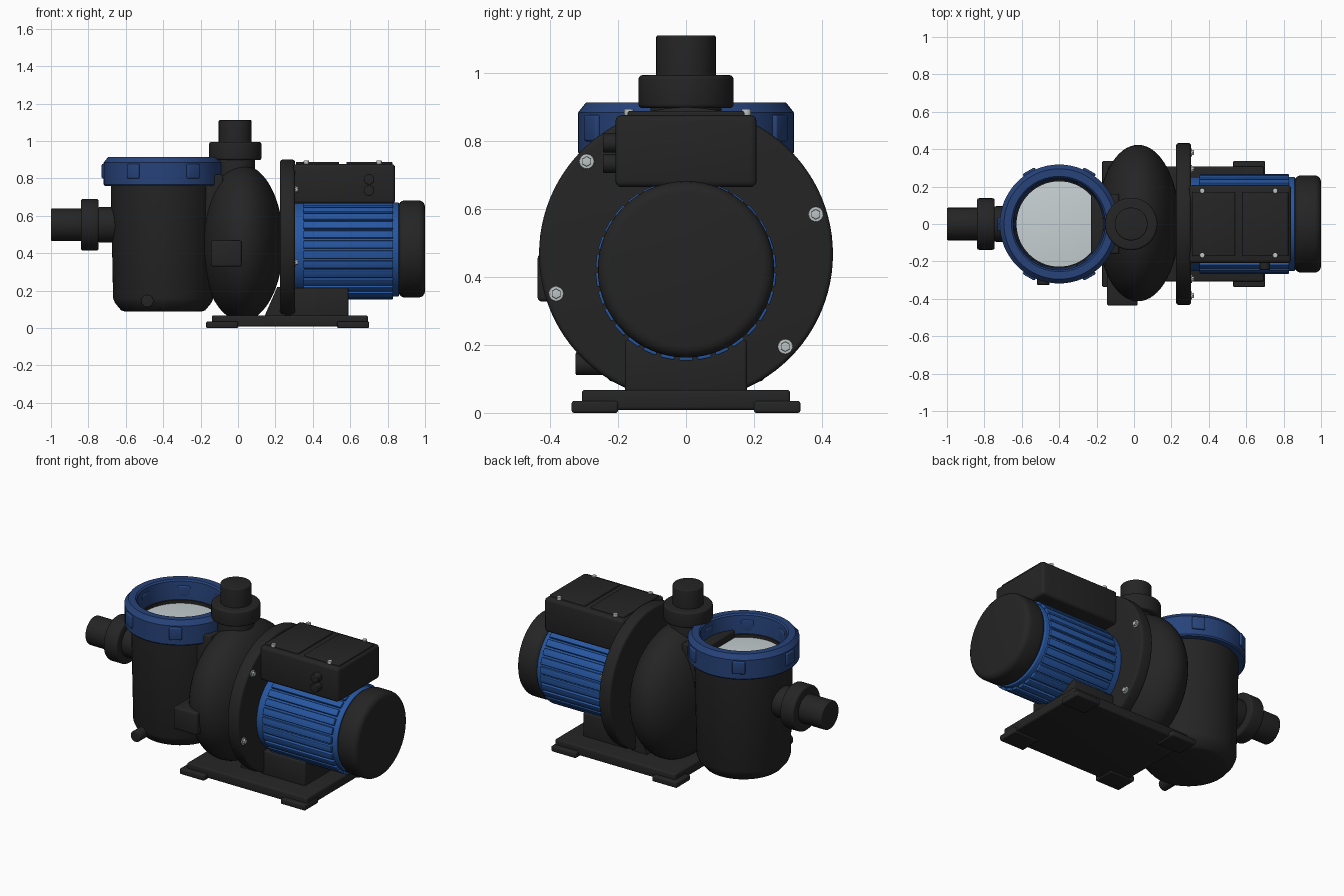
import bpy, bmesh, math
from mathutils import Matrix, Vector

old = bpy.data.objects.get("Cube")
if old:
    bpy.data.objects.remove(old, do_unlink=True)


def material(name, r, g, b):
    m = bpy.data.materials.new(name)
    m.use_nodes = True
    m.diffuse_color = (r, g, b, 1)
    m.node_tree.nodes["Principled BSDF"].inputs["Base Color"].default_value = (r, g, b, 1)
    return m


BLACK = material("black plastic", 0.018, 0.018, 0.018)
RING_BLUE = material("dark blue", 0.02, 0.056, 0.195)
MOTOR_BLUE = material("motor blue", 0.02, 0.095, 0.36)
GLASS = material("pale glass", 0.58, 0.64, 0.66)
STEEL = material("steel", 0.5, 0.54, 0.55)

AXES = {
    "z": Matrix.Identity(4),
    "x": Matrix.Rotation(math.pi / 2, 4, "Y"),    # local z becomes +x
    "-y": Matrix.Rotation(math.pi / 2, 4, "X"),   # local z becomes -y
}


def finish(name, bm, mat, matrix=None):
    bmesh.ops.recalc_face_normals(bm, faces=bm.faces)
    if matrix is not None:
        bm.transform(matrix)
    me = bpy.data.meshes.new(name)
    bm.to_mesh(me)
    bm.free()
    me.materials.append(mat)
    for p in me.polygons:
        p.use_smooth = True
    me.set_sharp_from_angle(angle=math.radians(32))
    ob = bpy.data.objects.new(name, me)
    bpy.context.collection.objects.link(ob)
    return ob


def lathe(name, profile, mat, at, axis="z", sides=64, closed=False):
    """Spin (radius, height) points round an axis."""
    bm = bmesh.new()
    verts = [bm.verts.new((r, 0, h)) for r, h in profile]
    pairs = list(zip(verts, verts[1:]))
    if closed:
        pairs.append((verts[-1], verts[0]))
    edges = [bm.edges.new(p) for p in pairs]
    bmesh.ops.spin(bm, geom=verts + edges, cent=(0, 0, 0), axis=(0, 0, 1),
                   angle=math.tau, steps=sides, use_merge=True)
    bmesh.ops.remove_doubles(bm, verts=bm.verts, dist=0.0001)
    return finish(name, bm, mat, Matrix.Translation(at) @ AXES[axis])


def drum(name, r, length, mat, at, axis="z", edge=0.012, sides=64):
    """Closed cylinder with rounded rims, growing from its base point."""
    arc = [(r - edge + edge * math.sin(a), edge - edge * math.cos(a))
           for a in (math.pi / 2 * i / 4 for i in range(5))]
    profile = [(0, 0)] + arc + [(x, length - h) for x, h in reversed(arc)] + [(0, length)]
    return lathe(name, profile, mat, at, axis, sides)


def block(name, x, y, z, mat, bevel=0.01, matrix=None):
    """Rounded box between (low, high) limits."""
    bm = bmesh.new()
    bmesh.ops.create_cube(bm, size=1)
    for v in bm.verts:
        for i, (lo, hi) in enumerate((x, y, z)):
            v.co[i] = lo if v.co[i] < 0 else hi
    if bevel:
        bmesh.ops.bevel(bm, geom=list(bm.edges), offset=bevel, segments=3,
                        profile=0.5, affect="EDGES")
    return finish(name, bm, mat, matrix)


# Base plate with four corner feet
block("base_plate", (-0.14, 0.695), (-0.307, 0.307), (0.008, 0.068), BLACK)
for fx, end in ((-0.17, "suction"), (0.53, "motor")):
    for s, side in ((-1, "right"), (1, "left")):
        ys = sorted((s * 0.2, s * 0.337))
        block(f"foot_{end}_{side}", (fx, fx + 0.17), ys, (0, 0.035), BLACK, 0.007)

# Motor support and wedge below the casing
block("motor_support", (0.28, 0.59), (-0.18, 0.18), (0.06, 0.215), BLACK)
bm = bmesh.new()
face = bm.faces.new([bm.verts.new((x, -0.18, z)) for x, z in
                     ((0.14, 0.06), (0.25, 0.06), (0.25, 0.22), (0.21, 0.22))])
ext = bmesh.ops.extrude_face_region(bm, geom=[face])
bmesh.ops.translate(bm, vec=(0, 0.36, 0),
                    verts=[g for g in ext["geom"] if isinstance(g, bmesh.types.BMVert)])
finish("support_wedge", bm, BLACK)

# Pump casing and flange
bm = bmesh.new()
bmesh.ops.create_uvsphere(bm, u_segments=64, v_segments=40, radius=1)
finish("pump_casing", bm, BLACK,
       Matrix.Translation((0.022, 0.005, 0.455)) @ Matrix.Diagonal((0.22, 0.418, 0.418, 1)))
drum("casing_flange", 0.433, 0.08, BLACK, (0.225, 0, 0.468), "x", 0.015, 96)
block("casing_boss", (-0.145, 0.02), (-0.437, -0.25), (0.328, 0.468), BLACK, 0.012)
for i, a in enumerate((137, 17, 197, 317)):
    a = math.radians(a)
    pos = Vector((0.3, 0.4 * math.cos(a), 0.468 + 0.4 * math.sin(a)))
    drum(f"flange_washer_{i}", 0.022, 0.01, STEEL, pos, "x", 0.002, 20)
    drum(f"flange_bolt_{i}", 0.015, 0.022, STEEL, pos, "x", 0.002, 6)

# Outlet on top
drum("outlet_neck", 0.105, 0.2, BLACK, (-0.015, 0, 0.72))
drum("outlet_collar", 0.14, 0.097, BLACK, (-0.015, 0, 0.898))
drum("outlet_pipe", 0.088, 0.2, BLACK, (-0.015, 0, 0.912), edge=0.006)

# Strainer pot, its inner passage, inlet and drain
POT = (-0.4, 0, 0)
lathe("strainer_pot", [(0, 0.088), (0.205, 0.088), (0.225, 0.095), (0.258, 0.135),
                       (0.268, 0.16), (0.28, 0.76), (0, 0.76)], BLACK, POT)
block("pump_passage", (-0.23, -0.08), (-0.16, 0.16), (0.5, 0.82), BLACK)
drum("inlet_neck", 0.095, 0.14, BLACK, (-0.75, 0, 0.552), "x")
drum("inlet_collar", 0.138, 0.095, BLACK, (-0.84, 0, 0.552), "x")
drum("inlet_pipe", 0.087, 0.18, BLACK, (-1, 0, 0.552), "x", 0.006)
drum("drain_plug", 0.034, 0.12, BLACK, (-0.485, -0.205, 0.145), "-y", 0.005, 24)

# Locking ring, window and seal
lathe("locking_ring", [(0.235, 0.76), (0.312, 0.76), (0.318, 0.768), (0.318, 0.885),
                       (0.295, 0.914), (0.255, 0.914), (0.246, 0.905), (0.235, 0.80)],
      RING_BLUE, POT, closed=True)
lathe("window_seal", [(0.228, 0.76), (0.24, 0.76), (0.24, 0.795), (0.228, 0.795)],
      BLACK, POT, closed=True)
drum("window", 0.232, 0.02, GLASS, (-0.4, 0, 0.755), edge=0.003)
for i in range(6):
    turn = Matrix.Translation(POT) @ Matrix.Rotation(math.radians(60 * i), 4, "Z")
    block(f"ring_lug_{i}", (0.236, 0.329), (-0.037, 0.037), (0.8, 0.878), RING_BLUE, 0.007, turn)

# Finned motor
MOTOR_Z = 0.42
drum("motor_body", 0.252, 0.56, MOTOR_BLUE, (0.3, 0, MOTOR_Z), "x", 0.006)
FINS = 30
for i in range(FINS):
    turn = (Matrix.Translation((0, 0, MOTOR_Z))
            @ Matrix.Rotation(math.tau * i / FINS, 4, "X"))
    block(f"cooling_fin_{i}", (0.35, 0.83), (-0.0205, 0.0205), (0.24, 0.266),
          MOTOR_BLUE, 0.004, turn)
drum("fan_cover", 0.26, 0.143, BLACK, (0.857, 0, MOTOR_Z + 0.003), "x", 0.035)

# Terminal box with two lids, screws and cable glands
block("terminal_box", (0.295, 0.84), (-0.208, 0.208), (0.665, 0.877), BLACK, 0.018)
block("lid_inner", (0.31, 0.54), (-0.172, 0.172), (0.86, 0.889), BLACK, 0.005)
block("lid_outer", (0.58, 0.825), (-0.172, 0.172), (0.86, 0.889), BLACK, 0.005)
for x in (0.365, 0.755):
    for y in (-0.168, 0.178):
        drum("lid_screw", 0.014, 0.02, STEEL, (x, y, 0.876), "z", 0.003, 16)
for z in (0.735, 0.795):
    drum("cable_gland", 0.028, 0.055, BLACK, (0.7, -0.19, z), "-y", 0.004, 24)
